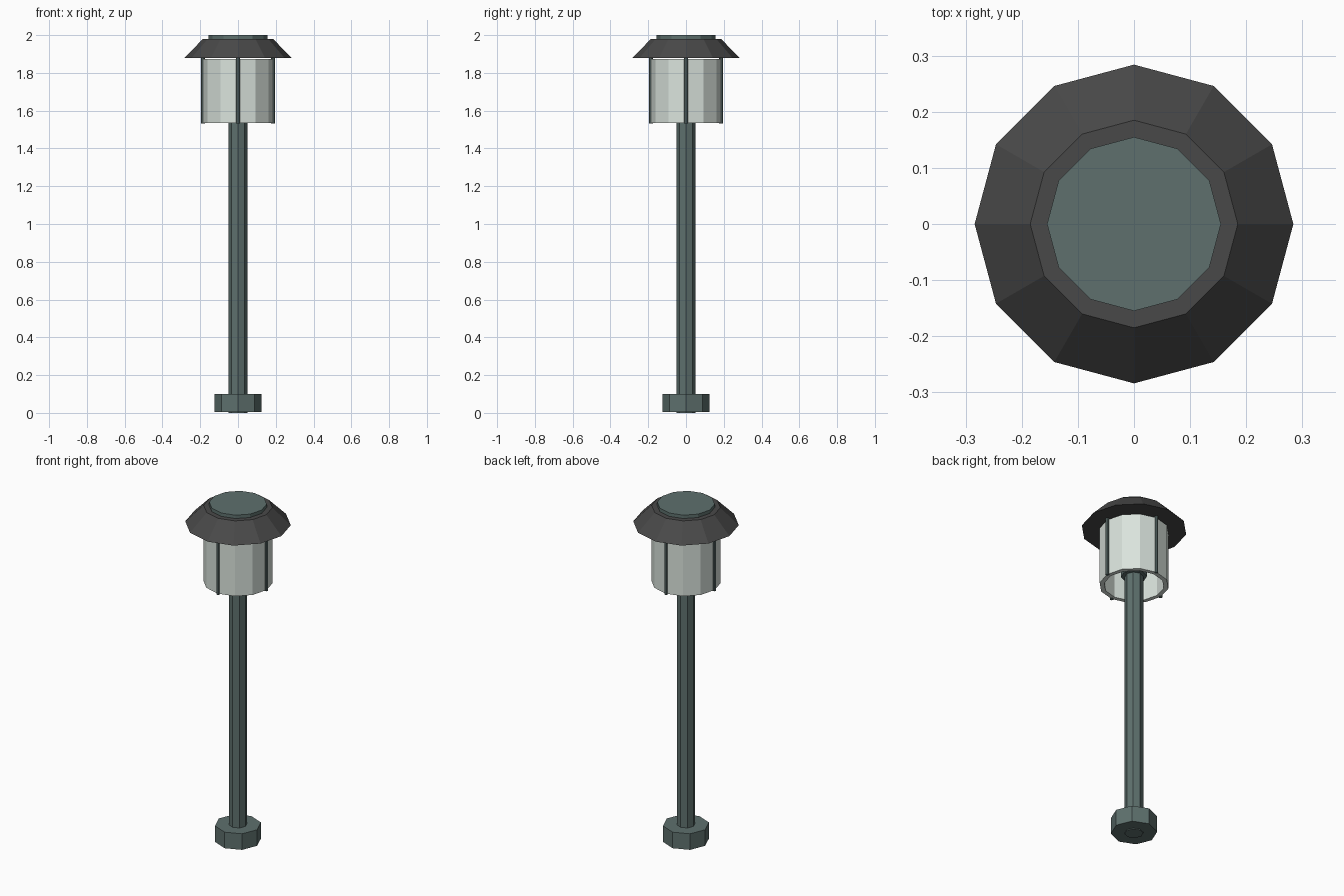
import bpy, math

if "Cube" in bpy.data.objects:
    bpy.data.objects.remove(bpy.data.objects["Cube"])

def material(name, rgb):
    m = bpy.data.materials.new(name)
    m.diffuse_color = (*rgb, 1.0)
    m.use_nodes = True
    m.node_tree.nodes["Principled BSDF"].inputs["Base Color"].default_value = m.diffuse_color
    return m

metal = material("grey green metal", (0.112, 0.163, 0.155))
dark = material("dark grey", (0.066, 0.066, 0.066))
glass = material("pale frosted glass", (0.70, 0.77, 0.72))

def lathe(name, profile, sides, mat, closed=False, at=(0, 0)):
    """Revolve (radius, z) points about a vertical axis; cap the ends unless the profile is a loop."""
    verts = [(at[0] + r * math.cos(2 * math.pi * i / sides),
              at[1] + r * math.sin(2 * math.pi * i / sides), z)
             for r, z in profile for i in range(sides)]
    n = len(profile)
    faces = []
    for k in range(n if closed else n - 1):
        a, b = k * sides, ((k + 1) % n) * sides
        for i in range(sides):
            j = (i + 1) % sides
            faces.append((a + i, a + j, b + j, b + i))
    if not closed:
        faces.append(tuple(reversed(range(sides))))
        faces.append(tuple(range((n - 1) * sides, n * sides)))
    me = bpy.data.meshes.new(name)
    me.from_pydata(verts, [], faces)
    me.materials.append(mat)
    ob = bpy.data.objects.new(name, me)
    bpy.context.collection.objects.link(ob)
    return ob

# Foot and post
lathe("base", [(0.125, 0.005), (0.125, 0.1)], 8, metal)
lathe("post", [(0.05, 0.0), (0.05, 1.62)], 8, metal)
lathe("post_collar", [(0.07, 1.59), (0.07, 1.63)], 8, metal)

# Open-bottomed glass shade
lathe("glass_shade", [(0.187, 1.535), (0.187, 1.873), (0.162, 1.873), (0.162, 1.535)],
      12, glass, closed=True)

# Four thin bars around the glass
for i in range(4):
    a = i * math.pi / 2
    lathe(f"shade_bar_{i + 1}", [(0.01, 1.532), (0.01, 1.88)], 8, metal,
          at=(0.186 * math.cos(a), 0.186 * math.sin(a)))

# Sloped cap with the panel on top
lathe("cap", [(0.284, 1.88), (0.185, 1.98)], 12, dark)
lathe("top_panel", [(0.155, 1.97), (0.155, 2.0)], 12, metal)
